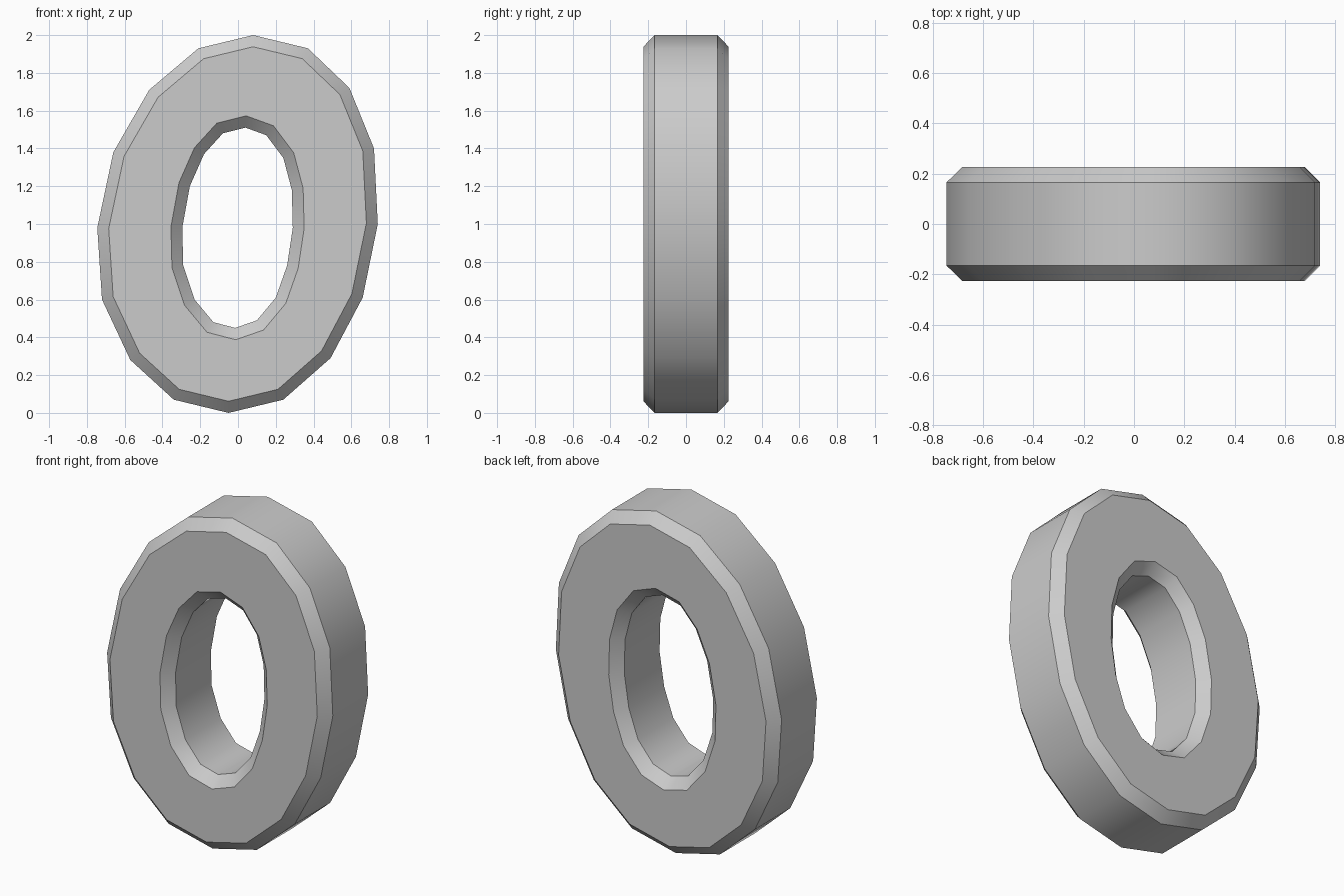
import bpy
import bmesh
import math

HALF_DEPTH = 0.226
CHAMFER = 0.06

# Outlines in (x, z), clockwise from the top
OUTER = [(0.08, 2.0), (0.37, 1.93), (0.59, 1.72), (0.72, 1.4),
         (0.74, 1.0), (0.66, 0.61), (0.49, 0.29), (0.24, 0.07),
         (-0.05, 0.0), (-0.34, 0.07), (-0.57, 0.28), (-0.72, 0.6),
         (-0.745, 0.98), (-0.66, 1.38), (-0.47, 1.71), (-0.21, 1.93)]
HOLE = [(0.04, 1.51), (0.15, 1.47), (0.24, 1.35), (0.285, 1.18),
        (0.29, 0.98), (0.26, 0.78), (0.2, 0.61), (0.1, 0.49),
        (-0.015, 0.45), (-0.13, 0.48), (-0.23, 0.6), (-0.29, 0.78),
        (-0.295, 0.98), (-0.255, 1.2), (-0.18, 1.37), (-0.08, 1.48)]

cube = bpy.data.objects.get("Cube")
if cube:
    bpy.data.objects.remove(cube, do_unlink=True)


def make_material(name, color):
    mat = bpy.data.materials.new(name)
    mat.use_nodes = True
    mat.diffuse_color = color
    mat.node_tree.nodes["Principled BSDF"].inputs["Base Color"].default_value = color
    return mat


def add_loop(bm, outline, y):
    return [bm.verts.new((x, y, z)) for x, z in outline]


def bridge(bm, first, second):
    count = len(first)
    for i in range(count):
        j = (i + 1) % count
        bm.faces.new((first[i], first[j], second[j], second[i]))


# Ring body: four loops joined around its square section
bm = bmesh.new()
loops = [add_loop(bm, OUTER, -HALF_DEPTH), add_loop(bm, OUTER, HALF_DEPTH),
         add_loop(bm, HOLE, HALF_DEPTH), add_loop(bm, HOLE, -HALF_DEPTH)]
for k, loop in enumerate(loops):
    bridge(bm, loop, loops[(k + 1) % len(loops)])
bmesh.ops.recalc_face_normals(bm, faces=bm.faces[:])

# Flat chamfer on the four rims
rims = [e for e in bm.edges if e.calc_face_angle(0) > math.radians(60)]
bmesh.ops.bevel(bm, geom=rims, offset=CHAMFER, offset_type='OFFSET',
                segments=1, profile=0.5, affect='EDGES')

mesh = bpy.data.meshes.new("oval_ring")
bm.to_mesh(mesh)
bm.free()
ring = bpy.data.objects.new("oval_ring", mesh)
bpy.context.collection.objects.link(ring)
mesh.materials.append(make_material("light grey", (0.6, 0.6, 0.6, 1.0)))

# Smooth walls with crisp chamfer edges
bpy.ops.object.select_all(action='DESELECT')
ring.select_set(True)
bpy.context.view_layer.objects.active = ring
bpy.ops.object.shade_smooth_by_angle(angle=math.radians(40))
